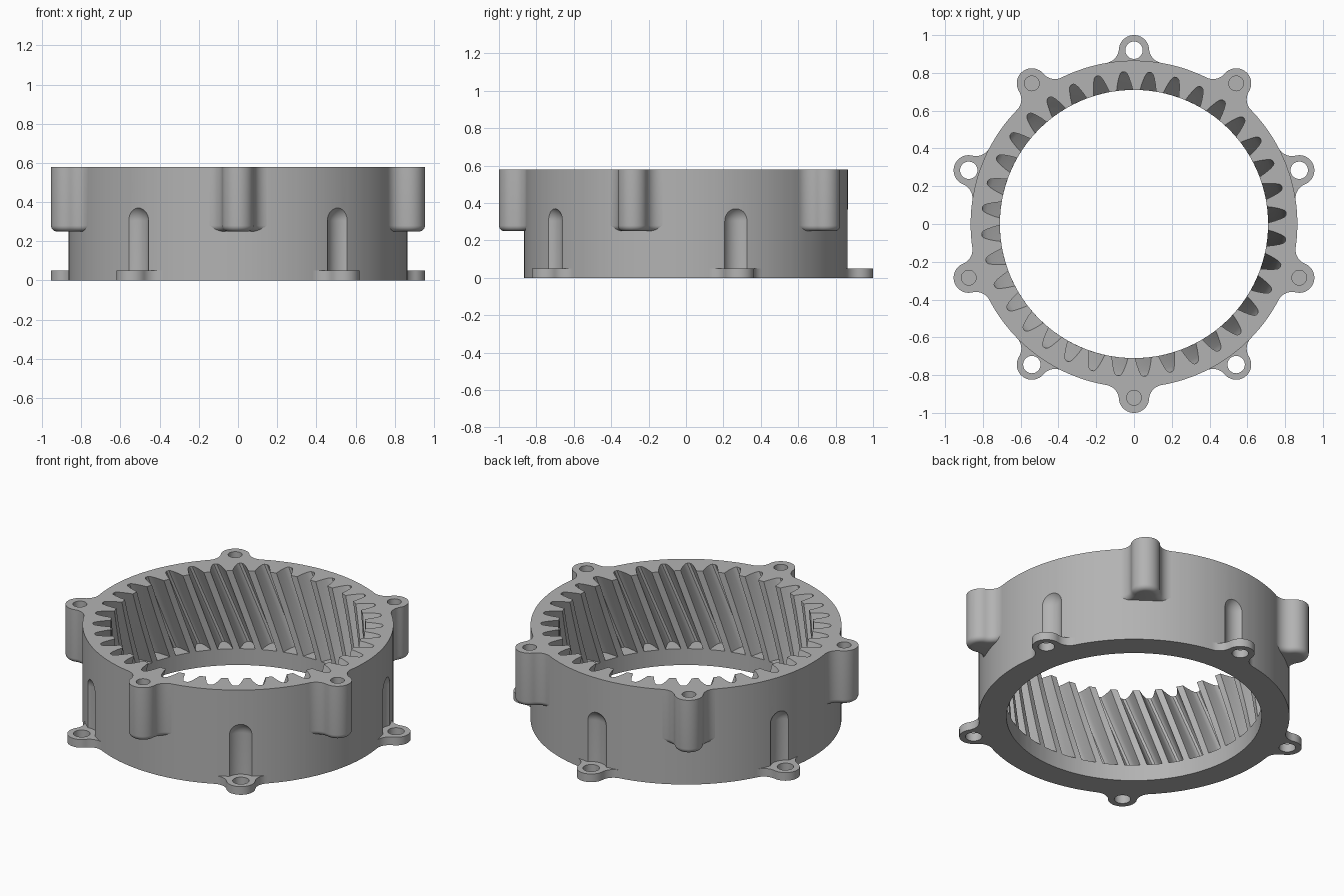
import bpy, bmesh
from math import sin, cos, pi, radians, atan2, sqrt
from mathutils import Matrix

cube = bpy.data.objects.get("Cube")
if cube:
    bpy.data.objects.remove(cube, do_unlink=True)

# Main dimensions
HEIGHT, OUTER, BORE = 0.58, 0.865, 0.71
EAR_DIST, EAR_R, FILLET = 0.92, 0.08, 0.08
TEETH, TEETH_BOTTOM, TWIST = 36, 0.10, radians(13.3)
LOW_ANGLES = [radians(18 + 72 * i) for i in range(5)]
HIGH_ANGLES = [a + pi / 5 for a in LOW_ANGLES]

metal = bpy.data.materials.new("grey_metal")
grey = (0.45, 0.45, 0.45, 1)
metal.diffuse_color = grey
metal.use_nodes = True
metal.node_tree.nodes["Principled BSDF"].inputs["Base Color"].default_value = grey


def loft(bm, sections, closed=False):
    """Skin a stack of equal-length point loops; cap the ends unless closed."""
    loops = [[bm.verts.new(p) for p in s] for s in sections]
    pairs = list(zip(loops, loops[1:]))
    if closed:
        pairs.append((loops[-1], loops[0]))
    for a, b in pairs:
        for i in range(len(a)):
            j = (i + 1) % len(a)
            bm.faces.new((a[i], a[j], b[j], b[i]))
    if not closed:
        bm.faces.new(loops[0])
        bm.faces.new(loops[-1])


def finish(bm, name):
    bmesh.ops.remove_doubles(bm, verts=bm.verts[:], dist=0.00001)
    bmesh.ops.recalc_face_normals(bm, faces=bm.faces[:])
    mesh = bpy.data.meshes.new(name)
    bm.to_mesh(mesh)
    bm.free()
    obj = bpy.data.objects.new(name, mesh)
    mesh.materials.append(metal)
    bpy.context.collection.objects.link(obj)
    return obj


def repeated(name, sections, angles):
    """Copy a loft built along +y to every given angle."""
    bm = bmesh.new()
    for a in angles:
        turn = Matrix.Rotation(a - pi / 2, 3, 'Z')
        before = set(bm.verts)
        loft(bm, sections)
        for v in bm.verts:
            if v not in before:
                v.co = turn @ v.co
    return finish(bm, name)


def activate(obj):
    bpy.ops.object.select_all(action='DESELECT')
    obj.select_set(True)
    bpy.context.view_layer.objects.active = obj


def cut(obj, cutter):
    cutter.hide_render = True
    mod = obj.modifiers.new("cut", 'BOOLEAN')
    mod.operation, mod.solver, mod.object = 'DIFFERENCE', 'EXACT', cutter
    activate(obj)
    bpy.ops.object.modifier_apply(modifier=mod.name)
    bpy.data.objects.remove(cutter, do_unlink=True)


def smooth(obj):
    activate(obj)
    bpy.ops.object.shade_smooth_by_angle(angle=radians(32))


def disc(radius, z, n=40, y=EAR_DIST):
    return [(radius * cos(2 * pi * i / n), y + radius * sin(2 * pi * i / n), z)
            for i in range(n)]


# Toothed ring: notch flank as (radius, half width)
flank = [(BORE, 0.043), (0.745, 0.036), (0.78, 0.026), (0.80, 0.017), (0.807, 0.008)]
notch = [(-w / r, r) for r, w in flank] + [(w / r, r) for r, w in reversed(flank)]
teeth = [(radians(4 + 360 / TEETH * k) + a, r) for k in range(TEETH) for a, r in notch]


def gear_loop(z, turn=0.0, radius=None):
    return [((radius or r) * cos(a - turn), (radius or r) * sin(a - turn), z)
            for a, r in teeth]


LAYERS = 12
sections = [gear_loop(0, 0, OUTER), gear_loop(HEIGHT, 0, OUTER)]
for k in range(LAYERS + 1):
    t = k / LAYERS
    sections.append(gear_loop(HEIGHT + (TEETH_BOTTOM - HEIGHT) * t, TWIST * t))
sections += [gear_loop(z, TWIST, BORE) for z in (TEETH_BOTTOM, 0)]
bm = bmesh.new()
loft(bm, sections, closed=True)
ring = finish(bm, "toothed_ring")

# Round-topped screwdriver slots above the low ears
SLOT_R, SLOT_Z = 0.085, 0.305
slot = [disc(SLOT_R, 0.05)]
slot += [disc(SLOT_R * cos(radians(a)), SLOT_Z + SLOT_R * sin(radians(a)))
         for a in range(0, 89, 8)]
cut(ring, repeated("slot_cutter", slot, LOW_ANGLES))
smooth(ring)


# Ear outline: round tip blended into the ring by two fillets
def ear(z, inset=0.0, n=12):
    reach, gap = OUTER + FILLET, EAR_R + FILLET
    fy = (reach ** 2 - gap ** 2 + EAR_DIST ** 2) / (2 * EAR_DIST)
    fx = sqrt(reach ** 2 - fy ** 2)
    a0 = atan2(-fy, -fx) % (2 * pi)
    a1 = atan2(EAR_DIST - fy, -fx) % (2 * pi)
    b = atan2(fy - EAR_DIST, fx)
    f = FILLET + inset
    right = []
    for i in range(n + 1):
        a = a0 + (a1 - a0) * i / n
        right.append((fx + f * cos(a), fy + f * sin(a), z))
    tip = []
    for i in range(1, 2 * n):
        a = b + (pi - 2 * b) * i / (2 * n)
        tip.append(((EAR_R - inset) * cos(a), EAR_DIST + (EAR_R - inset) * sin(a), z))
    return right + tip + [(-x, y, h) for x, y, h in reversed(right)]


# Thin low ears with through holes
low = repeated("low_mounting_ears", [ear(0), ear(0.05)], LOW_ANGLES)
cut(low, repeated("hole_cutter", [disc(0.046, -0.1), disc(0.046, 0.2)], LOW_ANGLES))
smooth(low)

# Tall upper bosses with rounded undersides and blind holes
ROUND, BASE = 0.03, 0.25
boss = [ear(BASE + ROUND * (1 - cos(radians(a))), ROUND * (1 - sin(radians(a))))
        for a in range(0, 91, 15)]
boss.append(ear(HEIGHT))
high = repeated("upper_bosses", boss, HIGH_ANGLES)
cut(high, repeated("blind_hole_cutter", [disc(0.039, 0.33), disc(0.039, 0.7)], HIGH_ANGLES))
smooth(high)
